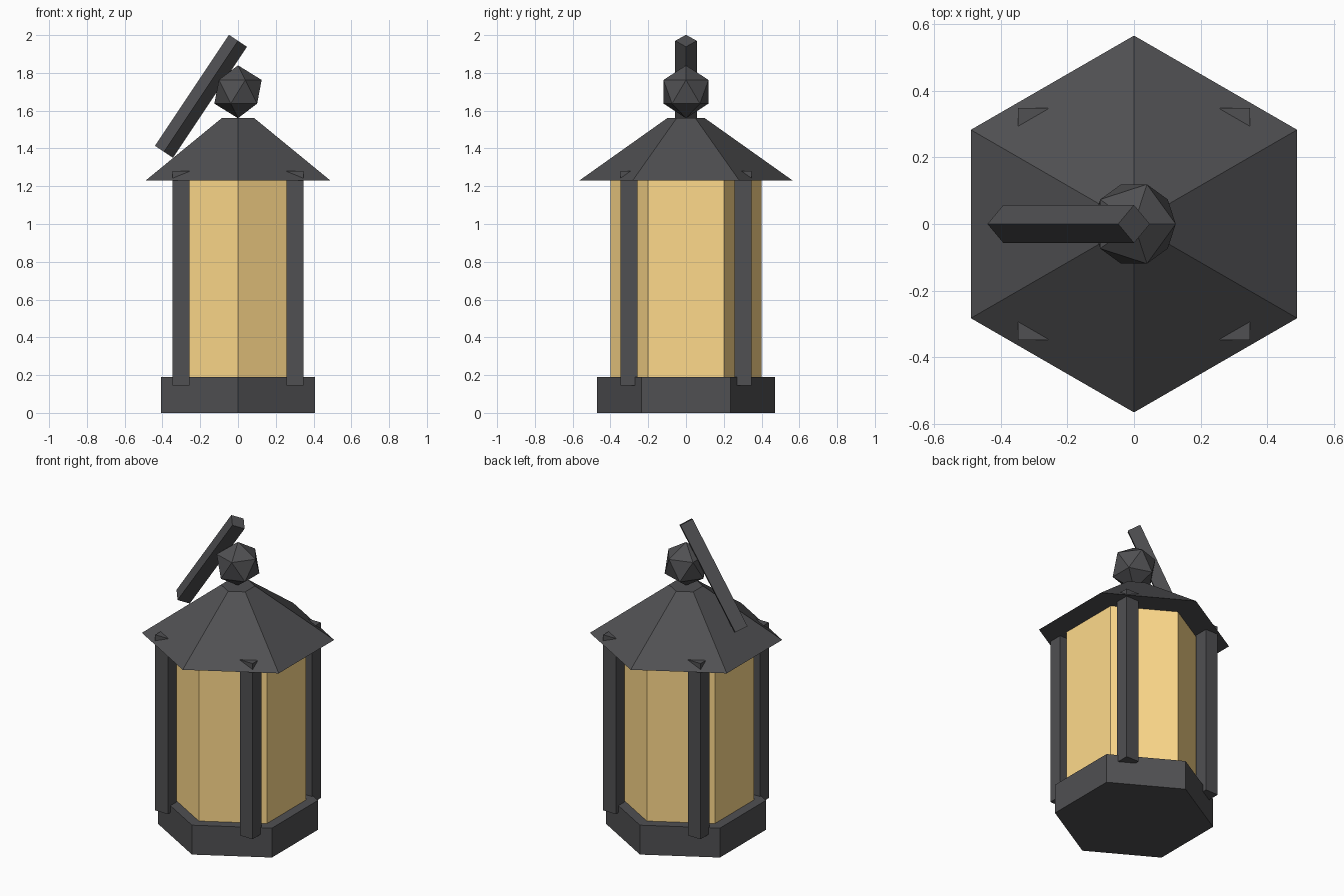
import bpy
from mathutils import Vector

if "Cube" in bpy.data.objects:
    bpy.data.objects.remove(bpy.data.objects["Cube"])


def material(name, color):
    m = bpy.data.materials.new(name)
    m.diffuse_color = (*color, 1)
    m.use_nodes = True
    m.node_tree.nodes["Principled BSDF"].inputs["Base Color"].default_value = m.diffuse_color
    return m


metal = material("dark_metal", (0.08, 0.08, 0.085))
amber = material("amber_glass", (1.0, 0.70, 0.26))


def finish(name, mat):
    o = bpy.context.object
    o.name = name
    o.data.materials.append(mat)
    return o


def frustum(name, sides, r1, r2, start, end, mat):
    # Straight-sided solid between two points on its axis
    a, b = Vector(start), Vector(end)
    rot = Vector((0, 0, 1)).rotation_difference(b - a).to_euler()
    bpy.ops.mesh.primitive_cone_add(vertices=sides, radius1=r1, radius2=r2,
                                    depth=(b - a).length,
                                    location=(a + b) / 2, rotation=rot)
    return finish(name, mat)


# Hexagonal body, corners facing front and back
frustum("base", 6, 0.47, 0.47, (0, 0, 0), (0, 0, 0.19), metal)
frustum("glass", 6, 0.40, 0.40, (0, 0, 0.19), (0, 0, 1.23), amber)
frustum("roof", 6, 0.565, 0.10, (0, 0, 1.23), (0, 0, 1.56), metal)

# Four square corner posts
for sx, xn in ((-1, "left"), (1, "right")):
    for sy, yn in ((-1, "front"), (1, "back")):
        bpy.ops.mesh.primitive_cube_add(size=1, location=(sx * 0.303, sy * 0.303, 0.713))
        bpy.context.object.scale = (0.09, 0.09, 1.135)
        finish(f"{yn}_{xn}_post", metal)

# Faceted finial ball
bpy.ops.mesh.primitive_ico_sphere_add(subdivisions=1, radius=0.14, location=(0, 0, 1.70))
finish("finial", metal)

# Leaning diamond-section handle bar
frustum("handle", 4, 0.057, 0.057, (-0.392, 0, 1.382), (0, 0, 1.97), metal)
